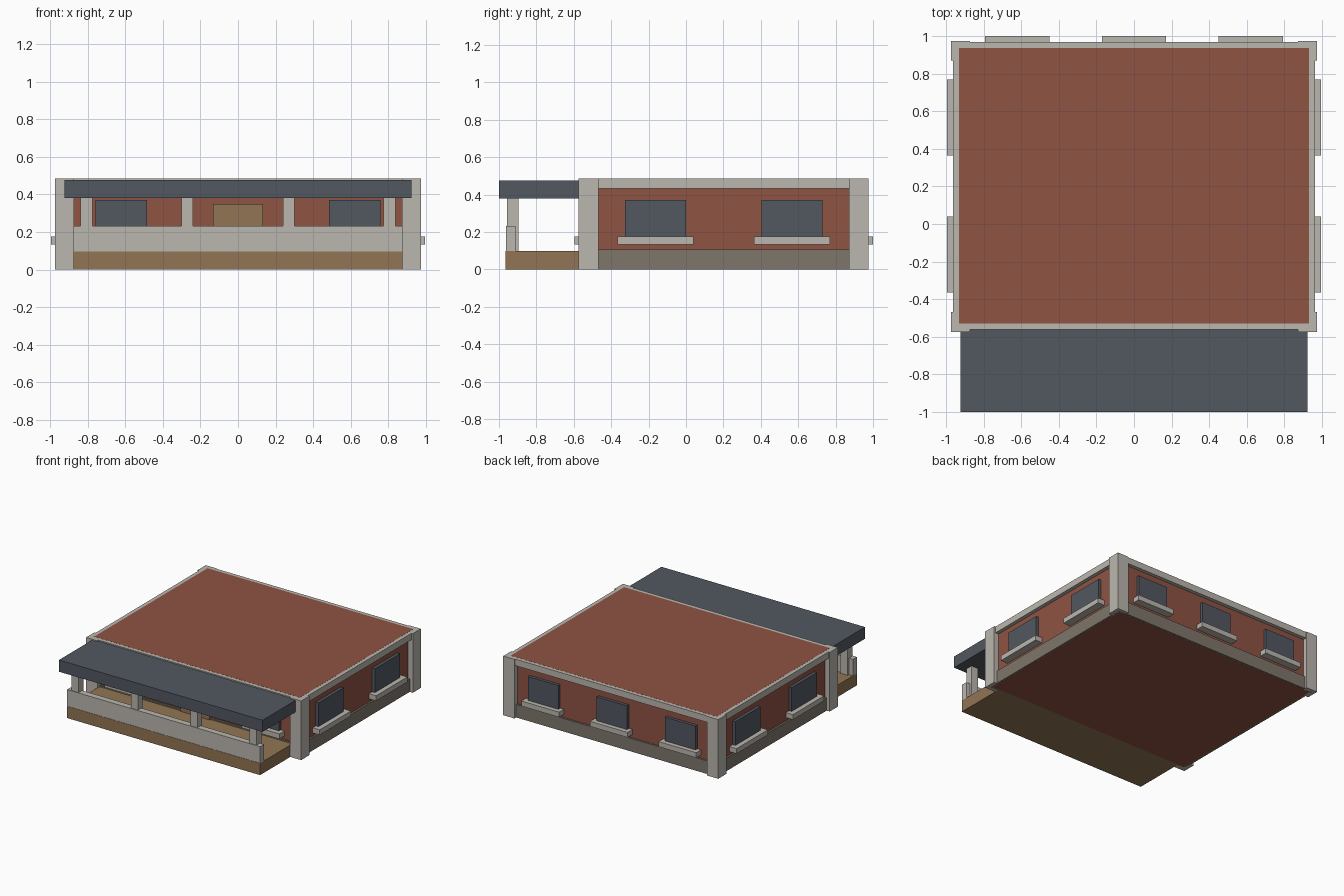
import bpy

default = bpy.data.objects.get("Cube")
if default:
    bpy.data.objects.remove(default, do_unlink=True)


def linear(c):
    c /= 255
    return c / 12.92 if c <= 0.04045 else ((c + 0.055) / 1.055) ** 2.4


def material(name, *rgb):
    mat = bpy.data.materials.new(name)
    mat.use_nodes = True
    colour = [linear(c) for c in rgb] + [1]
    mat.diffuse_color = colour
    node = next(n for n in mat.node_tree.nodes if n.type == "BSDF_PRINCIPLED")
    node.inputs["Base Color"].default_value = colour
    return mat


BRICK = material("brick red", 143, 83, 67)
STONE = material("pale stone", 187, 183, 175)
PLINTH = material("dark stone", 126, 118, 107)
WOOD = material("tan wood", 145, 117, 83)
SLATE = material("slate grey", 82, 88, 97)


def box(name, mat, x, y, z):
    """Box spanning the given (min, max) range on each axis."""
    bpy.ops.mesh.primitive_cube_add(size=1, location=[sum(r) / 2 for r in (x, y, z)])
    ob = bpy.context.object
    ob.name = name
    ob.scale = [r[1] - r[0] for r in (x, y, z)]
    bpy.ops.object.transform_apply(location=False, rotation=False, scale=True)
    ob.data.materials.append(mat)


def around(c, width):
    return (c - width / 2, c + width / 2)


# House body: its roof and underside sit a hair proud of the trim
HALF, FRONT, BACK = 0.933, -0.531, 0.938
TOP, LOW, PROUD = 0.485, 0.0004, 0.025
box("brick_body", BRICK, (-HALF, HALF), (FRONT, BACK), (0, TOP + 0.0006))


def band(name, mat, grow, z):
    """Slab wrapped around the body, standing out from the walls."""
    box(name, mat, (-HALF - grow, HALF + grow), (FRONT - grow, BACK + grow), z)


band("foundation_plinth", PLINTH, 0.015, (LOW, 0.107))
band("roof_trim", STONE, 0.03, (0.432, TOP))

# Corner pillars
for sx, side in ((-1, "right"), (1, "left")):
    x = around(sx * 0.924, 0.102)
    box(f"front_{side}_pillar", STONE, x, (-0.575, -0.469), (LOW, TOP))
    box(f"back_{side}_pillar", STONE, x, (0.871, 0.975), (LOW, TOP))

# Windows with sills: front and back walls, then side walls
SILL_Z, PANE_Z = (0.133, 0.175), (0.17, 0.37)
for i, cx in enumerate((-0.622, 0, 0.622)):
    box(f"back_window_{i}", SLATE, around(cx, 0.276), (0.92, BACK + PROUD), PANE_Z)
    box(f"back_sill_{i}", STONE, around(cx, 0.342), (0.92, 1.0), SILL_Z)
    if cx:
        box(f"front_window_{i}", SLATE, around(cx, 0.276), (FRONT - PROUD, -0.5), PANE_Z)
        box(f"front_sill_{i}", STONE, around(cx, 0.342), (-0.596, -0.5), SILL_Z)
for sx, side in ((-1, "right"), (1, "left")):
    for i, cy in enumerate((-0.163, 0.567)):
        box(f"{side}_window_{i}", SLATE, sorted((sx * 0.91, sx * (HALF + PROUD))),
            around(cy, 0.325), PANE_Z)
        box(f"{side}_sill_{i}", STONE, sorted((sx * 0.91, sx * 0.997)),
            around(cy, 0.405), SILL_Z)

# Front door
box("front_door", WOOD, around(0, 0.264), (FRONT - PROUD, -0.5), (0.09, 0.35))

# Porch: floor, parapet, posts and flat roof
box("porch_floor", WOOD, (-0.876, 0.876), (-0.965, -0.53), (0, 0.097))
box("porch_parapet", STONE, (-0.876, 0.876), (-0.963, -0.912), (0.097, 0.232))
for i, cx in enumerate((-0.807, -0.27, 0.27, 0.807)):
    box(f"porch_post_{i}", STONE, around(cx, 0.063), (-0.957, -0.896), (0.097, 0.385))
box("porch_roof", SLATE, (-0.923, 0.923), (-1.0, -0.53), (0.38, 0.476))
